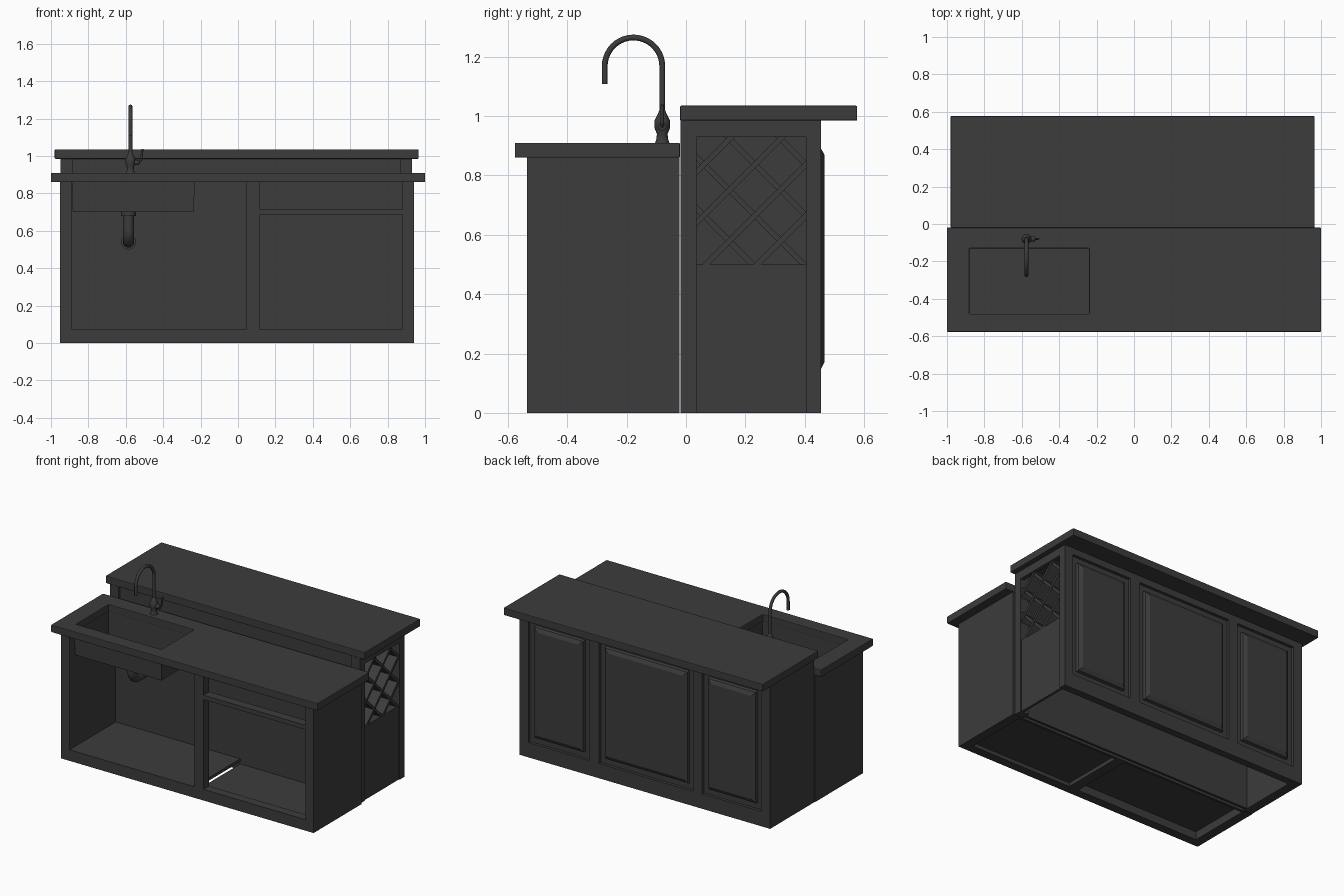
import bpy, bmesh, math
from mathutils import Vector, Matrix

cube = bpy.data.objects.get("Cube")
if cube:
    bpy.data.objects.remove(cube, do_unlink=True)

mat = bpy.data.materials.new("charcoal")
mat.use_nodes = True
COLOUR = (0.045, 0.045, 0.045, 1)
mat.diffuse_color = COLOUR
mat.node_tree.nodes["Principled BSDF"].inputs["Base Color"].default_value = COLOUR


def finish(name, bm, smooth=False, bevel=0.0):
    bmesh.ops.recalc_face_normals(bm, faces=bm.faces)
    mesh = bpy.data.meshes.new(name)
    bm.to_mesh(mesh)
    bm.free()
    mesh.materials.append(mat)
    ob = bpy.data.objects.new(name, mesh)
    bpy.context.collection.objects.link(ob)
    if bevel:
        mod = ob.modifiers.new("edge", 'BEVEL')
        mod.width, mod.segments = bevel, 2
    if smooth:
        bpy.ops.object.select_all(action='DESELECT')
        ob.select_set(True)
        bpy.context.view_layer.objects.active = ob
        bpy.ops.object.shade_smooth_by_angle()
    return ob


def box(name, x, y, z, bevel=0.0):
    bm = bmesh.new()
    size = [b - a for a, b in (x, y, z)]
    mid = [(a + b) / 2 for a, b in (x, y, z)]
    bmesh.ops.create_cube(bm, size=1, matrix=Matrix.Translation(mid) @ Matrix.Diagonal(size + [1]))
    return finish(name, bm, bevel=bevel)


def lathe(name, profile, centre, axis=(0, 0, 1), sides=20):
    """Spin (radius, height) pairs about an axis."""
    bm = bmesh.new()
    verts = [bm.verts.new((r, 0, h)) for r, h in profile]
    edges = [bm.edges.new(p) for p in zip(verts, verts[1:])]
    bmesh.ops.spin(bm, geom=verts + edges, cent=(0, 0, 0), axis=(0, 0, 1),
                   angle=math.tau, steps=sides, use_duplicate=False)
    bmesh.ops.remove_doubles(bm, verts=bm.verts, dist=0.0001)
    turn = Vector((0, 0, 1)).rotation_difference(Vector(axis)).to_matrix().to_4x4()
    bmesh.ops.transform(bm, matrix=Matrix.Translation(centre) @ turn, verts=bm.verts)
    return finish(name, bm, smooth=True)


def bridge(bm, a, b):
    for k in range(len(a)):
        j = (k + 1) % len(a)
        bm.faces.new((a[k], a[j], b[j], b[k]))


def tube(name, points, radius, sides=14):
    """Sweep a circle along a path lying in one plane of constant x or y."""
    bm = bmesh.new()
    pts = [Vector(p) for p in points]
    rings = []
    for i, p in enumerate(pts):
        d = (pts[min(i + 1, len(pts) - 1)] - pts[max(i - 1, 0)]).normalized()
        side = Vector((1, 0, 0)) if abs(d.x) < 0.001 else Vector((0, 1, 0))
        up = d.cross(side)
        rings.append([bm.verts.new(p + radius * (side * math.cos(a) + up * math.sin(a)))
                      for a in (math.tau * k / sides for k in range(sides))])
    for a, b in zip(rings, rings[1:]):
        bridge(bm, a, b)
    bm.faces.new(rings[0])
    bm.faces.new(rings[-1])
    return finish(name, bm, smooth=True)


def rect(bm, x, y, z):
    return [bm.verts.new((a, b, z)) for a, b in
            ((x[0], y[0]), (x[1], y[0]), (x[1], y[1]), (x[0], y[1]))]


# Front worktop with the sink cut-out
SINK_X, SINK_Y = (-0.88, -0.24), (-0.48, -0.13)
bm = bmesh.new()
loops = [rect(bm, xs, ys, z) for xs, ys, z in (
    ((-1, 1), (-0.577, -0.02), 0.86), ((-1, 1), (-0.577, -0.02), 0.91),
    (SINK_X, SINK_Y, 0.91), (SINK_X, SINK_Y, 0.86))]
for a, b in zip(loops, loops[1:] + loops[:1]):
    bridge(bm, a, b)
finish("front_worktop", bm, bevel=0.004)

# Raised rear worktop
box("rear_worktop", (-0.98, 0.965), (-0.02, 0.577), (0.985, 1.035), 0.004)

# Front cabinet: thick sides, square posts and rails, thin back
FRONT = (-0.535, -0.475)
box("front_cabinet_right_side", (0.88, 0.942), (-0.535, -0.022), (0, 0.86))
box("front_cabinet_left_side", (-0.953, -0.89), (-0.535, -0.022), (0, 0.86))
box("front_cabinet_back", (-0.89, 0.88), (-0.04, -0.022), (0, 0.86))
box("middle_front_post", (0.045, 0.115), FRONT, (0, 0.86))
for name, xs in (("left", (-0.89, 0.045)), ("right", (0.115, 0.88))):
    box(name + "_bottom_rail", xs, FRONT, (0, 0.075))
box("drawer_rail", (0.115, 0.88), FRONT, (0.685, 0.715))
box("left_floor", (-0.89, 0.045), (-0.475, -0.04), (0.055, 0.075))
box("right_floor", (0.045, 0.88), (-0.475, -0.04), (0.025, 0.04))
box("floor_beam", (0.045, 0.115), (-0.475, -0.04), (0.0, 0.025))

# Sink bowl, almost straight-sided
bm = bmesh.new()
low = rect(bm, (-0.883, -0.237), (-0.483, -0.127), 0.70)
high = rect(bm, (-0.889, -0.231), (-0.489, -0.121), 0.86)
bm.faces.new(low)
bridge(bm, low, high)
sink = finish("sink_bowl", bm)
wall = sink.modifiers.new("wall", 'SOLIDIFY')
wall.thickness, wall.offset = 0.003, -1

# Drain pipe, elbow and wall flange
DX, DY = -0.585, -0.3
bend = [(DX, DY + 0.06 * (1 - math.cos(t)), 0.60 - 0.06 * math.sin(t))
        for t in (math.pi / 2 * k / 8 for k in range(9))]
tube("drain_pipe", [(DX, DY, 0.70)] + bend + [(DX, -0.04, 0.54)], 0.03)
collar = [(0, 0), (0.04, 0), (0.04, 0.02), (0, 0.02)]
lathe("drain_collar", collar, (DX, DY, 0.68))
lathe("wall_flange", collar, (DX, -0.06, 0.54), axis=(0, 1, 0))

# Tap with gooseneck spout and side lever
TX, TY = -0.575, -0.08
lathe("tap_body", [(0, 0), (0.024, 0), (0.02, 0.012), (0.018, 0.03), (0.026, 0.05),
                   (0.026, 0.075), (0.016, 0.095), (0.01, 0.11), (0, 0.11)], (TX, TY, 0.91))
arc = [(TX, TY - 0.097 + 0.097 * math.cos(t), 1.168 + 0.097 * math.sin(t))
       for t in (math.pi * k / 20 for k in range(21))]
tube("tap_spout", [(TX, TY, 1.0)] + arc + [(TX, TY - 0.194, 1.108)], 0.01)
lathe("lever_hub", [(0, 0), (0.014, 0), (0.014, 0.045), (0, 0.05)], (TX, TY, 0.965), axis=(1, 0, 0))
tube("tap_lever", [(TX + 0.04, TY, 0.962), (TX + 0.055, TY, 0.975),
                   (TX + 0.06, TY, 1.0), (TX + 0.064, TY, 1.038)], 0.006)

# Rear cabinet shell, open underneath
L, R, BACK, TOP = -0.95, 0.93, 0.455, 0.985
box("rear_cabinet_left_side", (L, L + 0.065), (-0.018, 0.435), (0, TOP))
box("rear_cabinet_front_wall", (L + 0.065, R - 0.065), (0.0, 0.015), (0, TOP))
box("right_inner_post", (R - 0.065, R), (-0.018, 0.035), (0, TOP))
box("end_top_rail", (R - 0.025, R), (0.035, 0.405), (0.93, TOP))
box("end_lower_panel", (R - 0.022, R - 0.006), (0.035, 0.405), (0, 0.5))

# Bottle rack: compartment and crossed slats in two directions
DEEP = R - 0.25
Y, Z = (0.035, 0.405), (0.5, 0.93)
box("rack_floor", (DEEP, R - 0.022), Y, (0.485, 0.5))
box("rack_back", (DEEP - 0.015, DEEP), (0.015, 0.435), (0.485, TOP))
box("rack_side", (DEEP, R - 0.02), (0.405, 0.435), (0.485, TOP))


def slat(name, slope, offset, xs):
    """Board along z = slope * y + offset, trimmed to the rack opening."""
    bm = bmesh.new()
    mid = Vector((sum(xs) / 2, 0.22, slope * 0.22 + offset))
    m = Matrix.Translation(mid) @ Matrix.Rotation(-slope * math.pi / 4, 4, 'X')
    bmesh.ops.create_cube(bm, size=1, matrix=m @ Matrix.Diagonal((xs[1] - xs[0], 1.2, 0.018, 1)))
    for axis, limits in ((Vector((0, 1, 0)), Y), (Vector((0, 0, 1)), Z)):
        for limit, sign in zip(limits, (-1, 1)):
            cut = bmesh.ops.bisect_plane(bm, geom=bm.verts[:] + bm.edges[:] + bm.faces[:],
                                         plane_co=axis * limit, plane_no=axis * sign, clear_outer=True)
            rim = [e for e in cut["geom_cut"] if isinstance(e, bmesh.types.BMEdge)]
            if rim:
                bmesh.ops.holes_fill(bm, edges=rim)
    finish(name, bm)


for k in range(4):
    slat(f"rising_slat_{k + 1}", 1, 0.285 + 0.172 * k, (R - 0.2, R - 0.012))
    slat(f"falling_slat_{k + 1}", -1, 0.70 + 0.172 * k, (R - 0.2, R - 0.006))

# Back frame and raised panels
bays = ((L + 0.065, -0.44), (-0.372, 0.335), (0.41, R - 0.065))
edges = [L] + [x for bay in bays for x in bay] + [R]
for k in range(4):
    box(f"back_stile_{k + 1}", (edges[2 * k], edges[2 * k + 1]), (0.405, BACK), (0, TOP))
for k, (a, b) in enumerate(bays):
    box(f"back_bottom_rail_{k + 1}", (a, b), (0.405, BACK), (0, 0.1))
    box(f"back_top_rail_{k + 1}", (a, b), (0.405, BACK), (0.94, TOP))
    # Nested rectangles: board back, recessed margin, bevelled raised field
    bm = bmesh.new()
    loops = [[bm.verts.new((x, y, z)) for x, z in
              ((a + m, 0.1 + m), (b - m, 0.1 + m), (b - m, 0.94 - m), (a + m, 0.94 - m))]
             for m, y in ((0, 0.42), (0, 0.435), (0.04, 0.435), (0.045, 0.453), (0.07, 0.466))]
    for p, q in zip(loops, loops[1:]):
        bridge(bm, p, q)
    bm.faces.new(loops[0])
    bm.faces.new(loops[-1])
    finish(f"back_panel_{k + 1}", bm)
